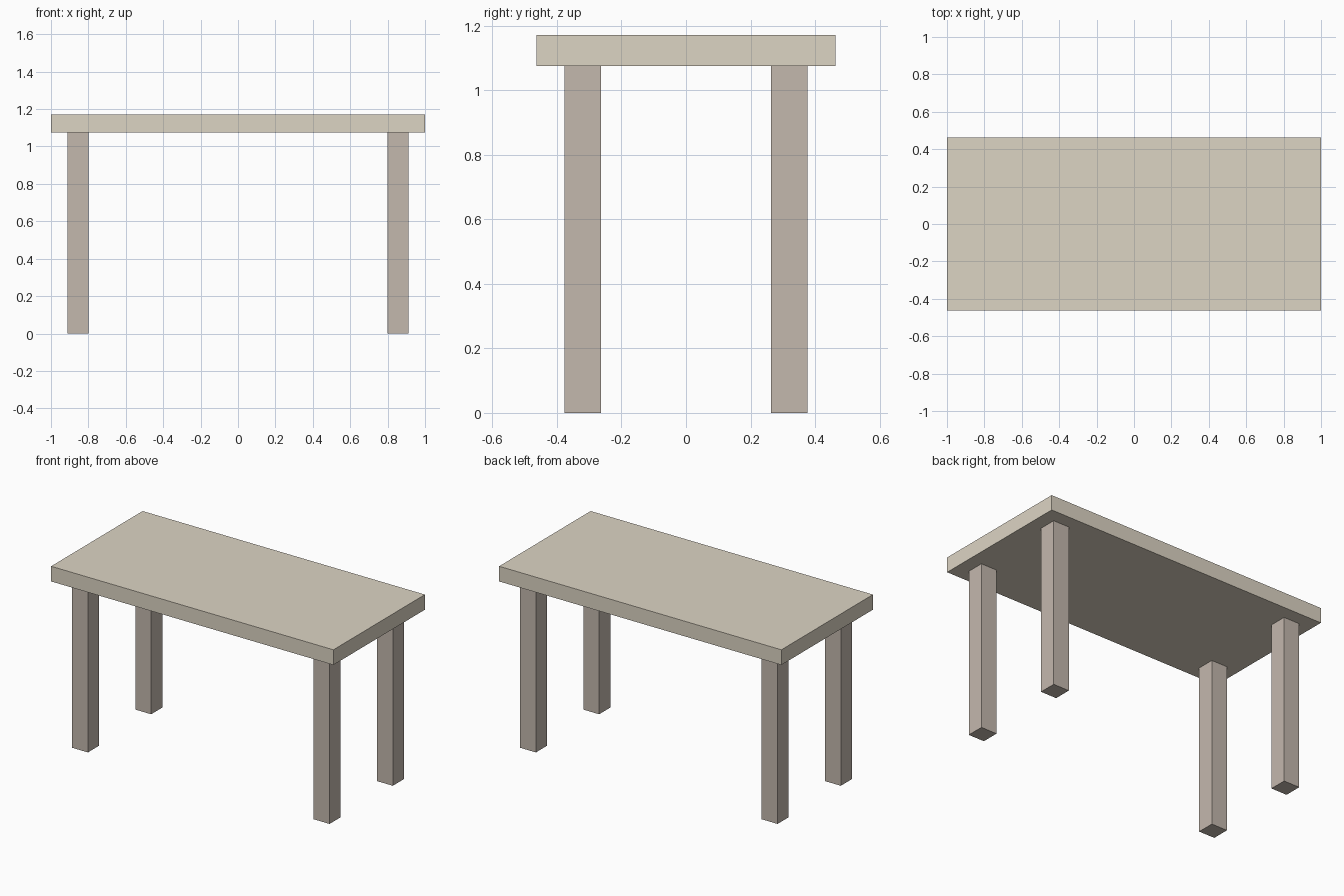
import bpy

if "Cube" in bpy.data.objects:
    bpy.data.objects.remove(bpy.data.objects["Cube"])

TOP_Z, UNDERSIDE_Z = 1.172, 1.075
LEG_WIDTH = 0.112


def material(name, color):
    mat = bpy.data.materials.new(name)
    mat.diffuse_color = (*color, 1)
    mat.use_nodes = True
    mat.node_tree.nodes["Principled BSDF"].inputs["Base Color"].default_value = mat.diffuse_color
    return mat


def box(name, center, size, mat):
    bpy.ops.mesh.primitive_cube_add(size=1, location=center)
    obj = bpy.context.object
    obj.name = name
    obj.scale = size
    bpy.ops.object.transform_apply(location=False, rotation=False, scale=True)
    obj.data.materials.append(mat)
    return obj


light_wood = material("light_wood", (0.72, 0.66, 0.55))
dark_wood = material("dark_wood", (0.55, 0.48, 0.42))

# Tabletop slab
box("tabletop", (0, 0, (TOP_Z + UNDERSIDE_Z) / 2),
    (2.0, 0.926, TOP_Z - UNDERSIDE_Z), light_wood)

# Four square legs, inset from the corners
for y_name, y_sign in (("front", -1), ("back", 1)):
    for x_name, x_sign in (("left", -1), ("right", 1)):
        box(f"{y_name}_{x_name}_leg",
            (x_sign * 0.856, y_sign * 0.32, UNDERSIDE_Z / 2),
            (LEG_WIDTH, LEG_WIDTH, UNDERSIDE_Z), dark_wood)
